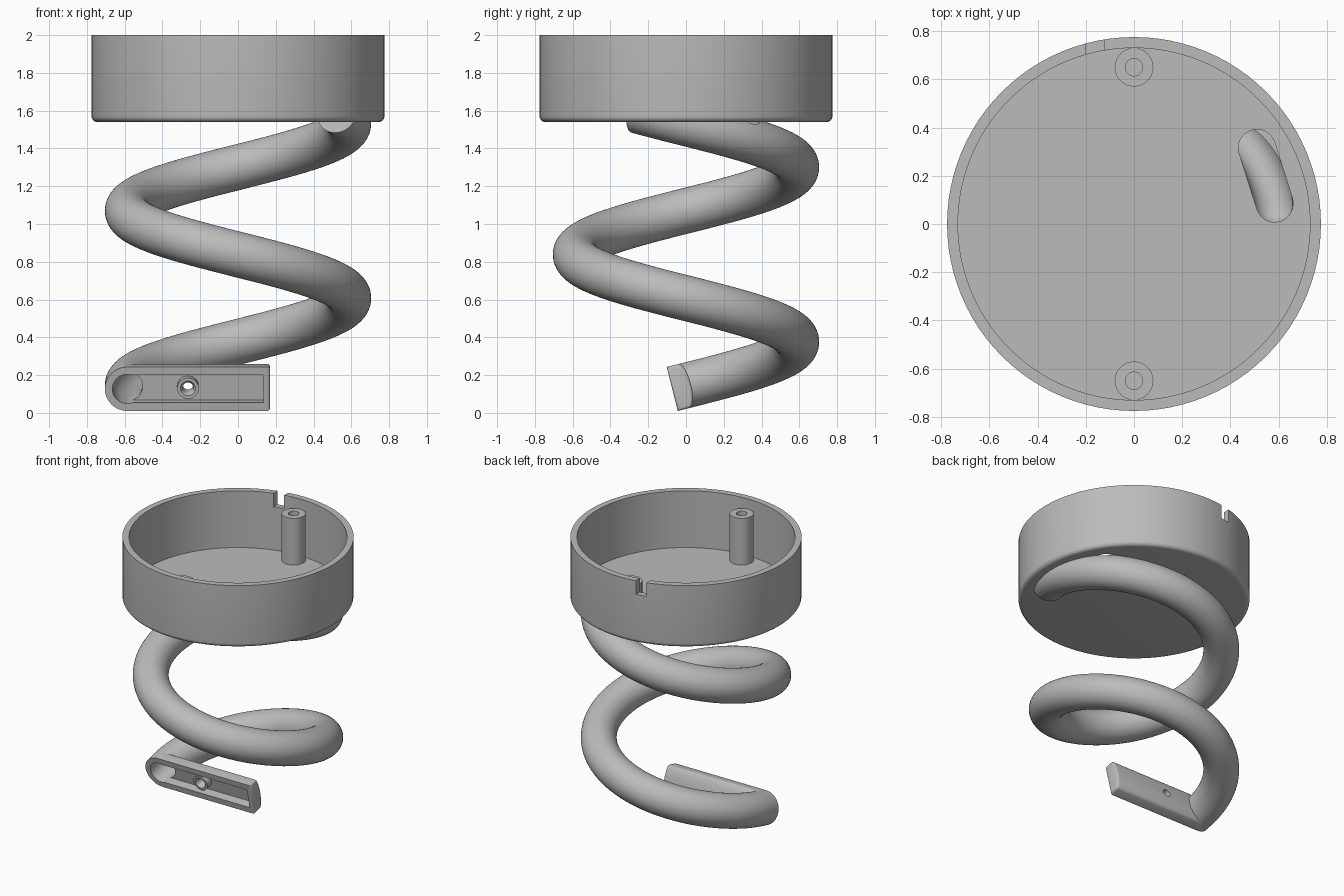
import bpy, bmesh, math
from mathutils import Vector

if "Cube" in bpy.data.objects:
    bpy.data.objects.remove(bpy.data.objects["Cube"])

R, PITCH, Z0 = 0.585, 0.925, 0.145          # coil radius, rise per turn, start height
SLOPE = PITCH / (2 * math.pi)

grey = bpy.data.materials.new("plain grey")
grey.diffuse_color = (0.5, 0.5, 0.5, 1)
grey.use_nodes = True
grey.node_tree.nodes["Principled BSDF"].inputs["Base Color"].default_value = grey.diffuse_color


def finish(bm, name):
    bmesh.ops.recalc_face_normals(bm, faces=bm.faces)
    me = bpy.data.meshes.new(name)
    bm.to_mesh(me)
    bm.free()
    ob = bpy.data.objects.new(name, me)
    bpy.context.collection.objects.link(ob)
    me.materials.append(grey)
    return ob


def loft(rings, name, caps=True, closed=False):
    """Skin a list of equal rings of points."""
    bm = bmesh.new()
    vs = [[bm.verts.new(p) for p in ring] for ring in rings]
    n = len(vs[0])
    pairs = list(zip(vs, vs[1:])) + ([(vs[-1], vs[0])] if closed else [])
    for a, b in pairs:
        for i in range(n):
            j = (i + 1) % n
            bm.faces.new((a[i], a[j], b[j], b[i]))
    if caps and not closed:
        bm.faces.new(vs[0])
        bm.faces.new(vs[-1])
    return finish(bm, name)


def lathe(profile, name, centre=(0, 0), n=96, closed=False):
    rings = [[(centre[0] + r * math.cos(2 * math.pi * i / n),
               centre[1] + r * math.sin(2 * math.pi * i / n), z) for i in range(n)]
             for r, z in profile]
    return loft(rings, name, closed=closed)


def coil_point(t):
    a = math.pi - t
    return Vector((R * math.cos(a), R * math.sin(a), Z0 + SLOPE * t))


def coil_tangent(t):
    a = math.pi - t
    return Vector((R * math.sin(a), -R * math.cos(a), SLOPE)).normalized()


def coil(radius, t_end, lead, name, n=40, round_end=False):
    """Round bar along the rising coil with a straight lead-in."""
    steps = 150
    frames = [(coil_point(0) - coil_tangent(0) * lead, 0, radius)]
    frames += [(coil_point(t_end * k / steps), t_end * k / steps, radius) for k in range(steps + 1)]
    if round_end:
        for k in range(1, 6):
            b = math.radians(16 * k)
            frames.append((coil_point(t_end) + coil_tangent(t_end) * radius * math.sin(b),
                           t_end, radius * math.cos(b)))
    rings = []
    for p, t, r in frames:
        a = math.pi - t
        out = Vector((math.cos(a), math.sin(a), 0))
        up = coil_tangent(t).cross(out)
        rings.append([p + r * (out * math.cos(2 * math.pi * i / n) + up * math.sin(2 * math.pi * i / n))
                      for i in range(n)])
    return loft(rings, name)


def box(lo, hi, name):
    return loft([[(lo[0], lo[1], z), (hi[0], lo[1], z), (hi[0], hi[1], z), (lo[0], hi[1], z)]
                 for z in (lo[2], hi[2])], name)


def cut(ob, cutters):
    bpy.context.view_layer.objects.active = ob
    for c in cutters:
        m = ob.modifiers.new("cut", 'BOOLEAN')
        m.operation, m.solver, m.object = 'DIFFERENCE', 'EXACT', c
        bpy.ops.object.modifier_apply(modifier=m.name)


def smooth(ob, angle=35):
    bpy.ops.object.select_all(action='DESELECT')
    ob.select_set(True)
    bpy.context.view_layer.objects.active = ob
    bpy.ops.object.shade_smooth_by_angle(angle=math.radians(angle))


# Foot plane: x across, u up the tilted face, v backwards into the coil
BACK = coil_tangent(0)
UP = Vector((0, -BACK.z, BACK.y))
ORIGIN = coil_point(0) - BACK * 0.075
ORIGIN.x = 0


def foot(x, u, v):
    return ORIGIN + Vector((x, 0, 0)) + UP * u + BACK * v


def foot_disc(x, r, v, n=32):
    return [foot(x + r * math.cos(2 * math.pi * i / n), r * math.sin(2 * math.pi * i / n), v)
            for i in range(n)]


# Cutters
full = 3 * math.pi
bore = coil(0.08, full - math.radians(8), 0.15, "bore_cutter", round_end=True)
lid = box((-1, -1, 1.56), (1, 1, 2.2), "trim_cutter")
notch = box((-0.2, 0.6, 1.9), (-0.125, 0.9, 2.1), "notch_cutter")

a, b = Vector((0.51, 0.315)), Vector((0.583, 0.085))
heading = math.atan2(b.y - a.y, b.x - a.x)
outline = []
for centre, start in ((a, heading + math.pi / 2), (b, heading - math.pi / 2)):
    for k in range(17):
        ang = start + math.pi * k / 16
        outline.append((centre.x + 0.077 * math.cos(ang), centre.y + 0.077 * math.sin(ang)))
slot = loft([[(x, y, z) for x, y in outline] for z in (1.5, 1.7)], "slot_cutter")

pocket = loft([[foot(x, u, v) for x, u in ((-0.585, -0.075), (0.135, -0.075), (0.135, 0.075), (-0.585, 0.075))]
               for v in (-0.06, 0.06)], "pocket_cutter")
screw = loft([foot_disc(-0.265, 0.028, v) for v in (-0.05, 0.2)], "screw_cutter")

# Hollow coil
tube = coil(0.12, full + math.radians(26), 0.075, "coil_tube", n=48)
cut(tube, [lid, bore, slot, pocket])
smooth(tube)

# Foot bar with bowed back
profile = [(-0.12, 0.0), (0.12, 0.0)]
profile += [(0.12 * math.cos(math.pi * k / 12), 0.065 + 0.037 * math.sin(math.pi * k / 12)) for k in range(13)]
bm = bmesh.new()
ends = [[bm.verts.new(foot(x, u, v)) for u, v in profile] for x in (-0.585, 0.17)]
for i in range(len(profile)):
    j = (i + 1) % len(profile)
    bm.faces.new((ends[0][i], ends[0][j], ends[1][j], ends[1][i]))
bm.faces.new(ends[0])
end_face = bm.faces.new(ends[1])
bmesh.ops.recalc_face_normals(bm, faces=bm.faces)
bmesh.ops.bevel(bm, geom=list(end_face.edges), offset=0.015, segments=3, profile=0.5, affect='EDGES')
bar = finish(bm, "foot_bar")
cut(bar, [bore, pocket, screw])
smooth(bar)

# Screw boss in the foot pocket
boss = loft([foot_disc(-0.265, r, v) for r, v in ((0.057, 0.065), (0.057, 0.012), (0.04, 0.012), (0.028, 0.03), (0.028, 0.065))],
            "screw_boss", closed=True)
smooth(boss)

# Open cup with rounded bottom edge
cup_profile = [(0.005, 1.54)]
cup_profile += [(0.745 + 0.03 * math.sin(math.radians(15 * k)), 1.57 - 0.03 * math.cos(math.radians(15 * k)))
                for k in range(7)]
cup_profile += [(0.775, 2.0), (0.73, 2.0), (0.73, 1.58), (0.005, 1.58)]
cup = lathe(cup_profile, "cup")
cut(cup, [slot, notch])
smooth(cup)

# Screw posts inside the cup
for name, y in (("back_post", 0.65), ("front_post", -0.65)):
    post = lathe([(0.08, 1.575), (0.08, 1.925), (0.036, 1.925), (0.036, 1.6), (0.001, 1.6), (0.001, 1.575)],
                 name, centre=(0, y), n=40, closed=True)
    smooth(post)

for c in (bore, lid, notch, slot, pocket, screw):
    bpy.data.objects.remove(c, do_unlink=True)
